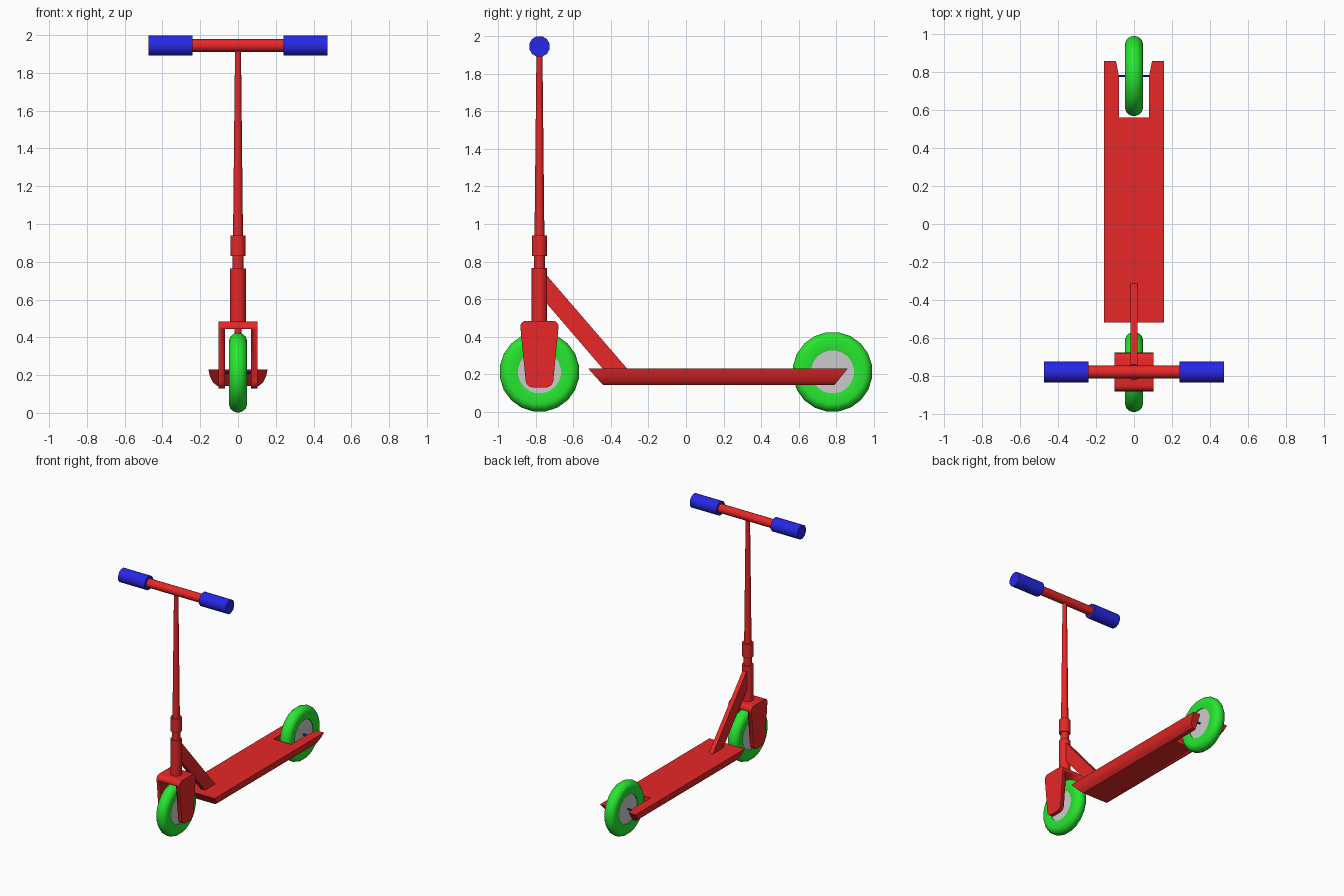
import bpy, bmesh, math

if "Cube" in bpy.data.objects:
    bpy.data.objects.remove(bpy.data.objects["Cube"])


def material(name, rgb):
    m = bpy.data.materials.new(name)
    m.diffuse_color = (*rgb, 1)
    m.use_nodes = True
    m.node_tree.nodes["Principled BSDF"].inputs["Base Color"].default_value = m.diffuse_color
    return m


RED = material("red_paint", (0.8, 0.02, 0.02))
GREEN = material("green_rubber", (0.02, 0.8, 0.03))
BLUE = material("blue_rubber", (0.02, 0.02, 0.8))


def finish(bm, name, mat=None, angle=35):
    bmesh.ops.remove_doubles(bm, verts=bm.verts, dist=1e-5)
    bmesh.ops.recalc_face_normals(bm, faces=bm.faces)
    me = bpy.data.meshes.new(name)
    bm.to_mesh(me)
    bm.free()
    ob = bpy.data.objects.new(name, me)
    bpy.context.collection.objects.link(ob)
    if mat:
        me.materials.append(mat)
    bpy.ops.object.select_all(action='DESELECT')
    ob.select_set(True)
    bpy.context.view_layer.objects.active = ob
    bpy.ops.object.shade_smooth_by_angle(angle=math.radians(angle))
    return ob


def loft(bm, rings, closed=False):
    """Skin a list of vertex rings; cap the ends unless closed."""
    rings = [[bm.verts.new(p) for p in r] for r in rings]
    pairs = list(zip(rings, rings[1:] + rings[:1])) if closed else list(zip(rings, rings[1:]))
    n = len(rings[0])
    for a, b in pairs:
        for i in range(n):
            j = (i + 1) % n
            bm.faces.new((a[i], a[j], b[j], b[i]))
    if not closed:
        bm.faces.new(rings[0])
        bm.faces.new(rings[-1])


def lathe(name, profile, axis, origin, mat=None, sides=16, closed=False):
    """Revolve (radius, offset) points about the x or z axis."""
    ox, oy, oz = origin
    rings = []
    for r, t in profile:
        ring = []
        for i in range(sides):
            a = 2 * math.pi * (i + 0.5) / sides
            c, s = r * math.cos(a), r * math.sin(a)
            ring.append((ox + t, oy + c, oz + s) if axis == 'X' else (ox + c, oy + s, oz + t))
        rings.append(ring)
    bm = bmesh.new()
    loft(bm, rings, closed)
    return finish(bm, name, mat)


def side_plate(name, outline, half, mat=None, bevel=0):
    """Extrude a (y, z) outline across x, rounding its corners."""
    bm = bmesh.new()
    loft(bm, [[(x, y, z) for y, z in outline] for x in (-half, half)])
    if bevel:
        edges = [e for e in bm.edges
                 if abs(e.verts[0].co.x - e.verts[1].co.x) > half]
        bmesh.ops.bevel(bm, geom=edges, offset=bevel, segments=4, profile=0.5,
                        affect='EDGES')
    return finish(bm, name, mat)


def cut(target, cutter):
    cutter.hide_render = True
    cutter.hide_viewport = True
    mod = target.modifiers.new("cut", 'BOOLEAN')
    mod.operation = 'DIFFERENCE'
    mod.solver = 'EXACT'
    mod.object = cutter


# Wheels with tyre, hub and axle
half_tyre = [(0.115, 0.038), (0.172, 0.048), (0.194, 0.040), (0.208, 0.023), (0.213, 0.008)]
tyre = half_tyre + [(r, -t) for r, t in reversed(half_tyre)]
for end, y in (("front", -0.78), ("rear", 0.78)):
    at = (0, y, 0.213)
    lathe(end + "_tyre", tyre, 'X', at, GREEN, 20, closed=True)
    lathe(end + "_hub", [(0.117, -0.032), (0.117, 0.032)], 'X', at, None, 20)
    lathe(end + "_axle", [(0.007, -0.095), (0.007, 0.095)], 'X', at, BLUE, 8)

# Deck: lofted tray section with raked ends
half_section = [(0.157, 0.23), (0.149, 0.195), (0.132, 0.16), (0.108, 0.142)]
section = half_section + [(-x, z) for x, z in reversed(half_section)]
bm = bmesh.new()
loft(bm, [[(x, -0.52 + (0.23 - z) * 0.9, z) for x, z in section],
          [(x, 0.86 - (0.23 - z) * 0.8, z) for x, z in section]])
deck = finish(bm, "deck", RED)

# Notch in the deck for the rear wheel
half_notch = [(0.078, 0.56), (0.078, 0.77), (0.095, 0.86), (0.095, 0.95)]
notch = half_notch + [(-x, y) for x, y in reversed(half_notch)]
bm = bmesh.new()
loft(bm, [[(x, y, z) for x, y in notch] for z in (0.05, 0.4)])
cut(deck, finish(bm, "deck_notch_cutter"))

# Front fork: tapered block with a slot for the wheel
fork = side_plate("front_fork", [(-0.885, 0.485), (-0.675, 0.485), (-0.71, 0.13), (-0.85, 0.13)],
                  0.102, RED, 0.035)
cut(fork, side_plate("fork_slot_cutter", [(-1.1, 0.05), (-0.4, 0.05), (-0.4, 0.443), (-1.1, 0.443)],
                     0.07))

# Diagonal strut from head tube to deck
side_plate("neck_strut", [(-0.77, 0.76), (-0.30, 0.215), (-0.43, 0.215), (-0.77, 0.61)], 0.018, RED)

# Steering column: stub, head tube, collar and tapering pole
head = (0, -0.78, 0)
lathe("steering_stub", [(0.02, 0.42), (0.02, 0.5)], 'Z', head, RED)
lathe("head_tube", [(0.042, 0.48), (0.042, 0.765)], 'Z', head, RED)
lathe("lower_pole", [(0.03, 0.75), (0.03, 0.84)], 'Z', head, RED)
lathe("pole_collar", [(0.041, 0.83), (0.041, 0.94)], 'Z', head, RED)
lathe("upper_pole", [(0.027, 0.93), (0.016, 1.93)], 'Z', head, RED)

# Handlebar and grips
bar = (0, -0.78, 1.945)
lathe("handlebar", [(0.034, -0.26), (0.034, 0.26)], 'X', bar, RED)
for side, s in (("left", -1), ("right", 1)):
    lathe(side + "_grip", [(0.056, s * 0.24), (0.056, s * 0.475)], 'X', bar, BLUE, 12)
